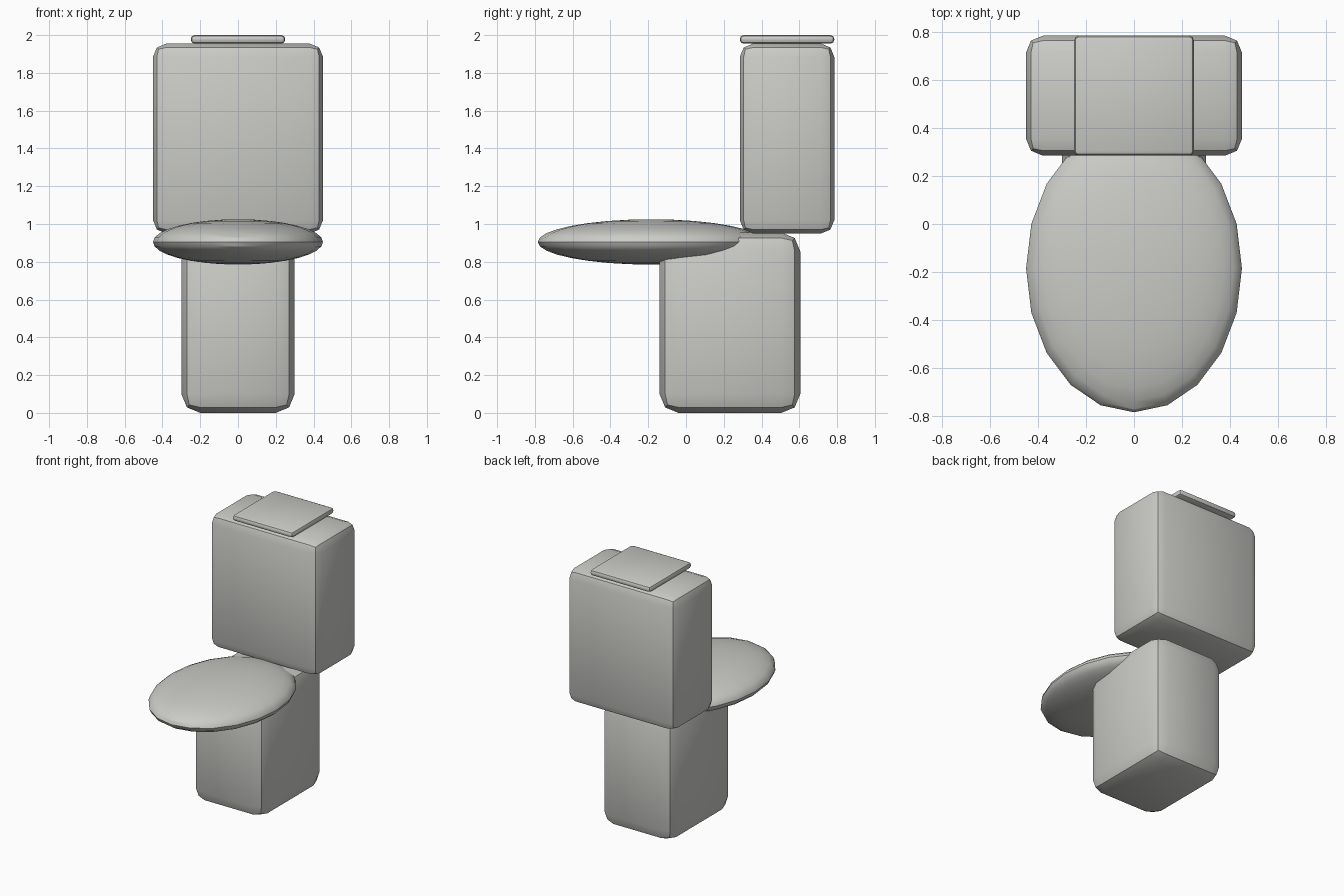
import bpy, math

if "Cube" in bpy.data.objects:
    bpy.data.objects.remove(bpy.data.objects["Cube"])

# One pale ceramic colour for everything
ceramic = bpy.data.materials.new("ceramic_grey")
ceramic.diffuse_color = (0.60, 0.60, 0.575, 1.0)
ceramic.use_nodes = True
ceramic.node_tree.nodes["Principled BSDF"].inputs["Base Color"].default_value = ceramic.diffuse_color


def finish(name):
    obj = bpy.context.object
    obj.name = name
    obj.data.materials.append(ceramic)
    bpy.ops.object.transform_apply(location=False, rotation=False, scale=True)
    return obj


def rounded_box(name, x, y, z, radius):
    """Box spanning the given (min, max) ranges, with two-step rounded edges."""
    spans = (x, y, z)
    bpy.ops.mesh.primitive_cube_add(size=1, location=[(a + b) / 2 for a, b in spans])
    bpy.context.object.scale = [b - a for a, b in spans]
    obj = finish(name)
    bevel = obj.modifiers.new("rounding", 'BEVEL')
    bevel.width = radius
    bevel.segments = 2
    bpy.ops.object.modifier_apply(modifier=bevel.name)
    bpy.ops.object.shade_smooth_by_angle(angle=math.radians(30))
    return obj


# Pedestal, cistern and cistern lid
rounded_box("pedestal", (-0.30, 0.30), (-0.14, 0.605), (0.0, 0.955), 0.10)
rounded_box("cistern", (-0.45, 0.45), (0.285, 0.785), (0.95, 1.955), 0.07)
rounded_box("cistern_lid", (-0.25, 0.25), (0.285, 0.785), (1.955, 2.0), 0.02)

# Seat: flattened ellipsoid overhanging the pedestal
bpy.ops.mesh.primitive_uv_sphere_add(segments=20, ring_count=16, radius=1,
                                     location=(0, -0.185, 0.905))
bpy.context.object.scale = (0.45, 0.60, 0.12)
finish("seat")
bpy.ops.object.shade_smooth_by_angle(angle=math.radians(30))
